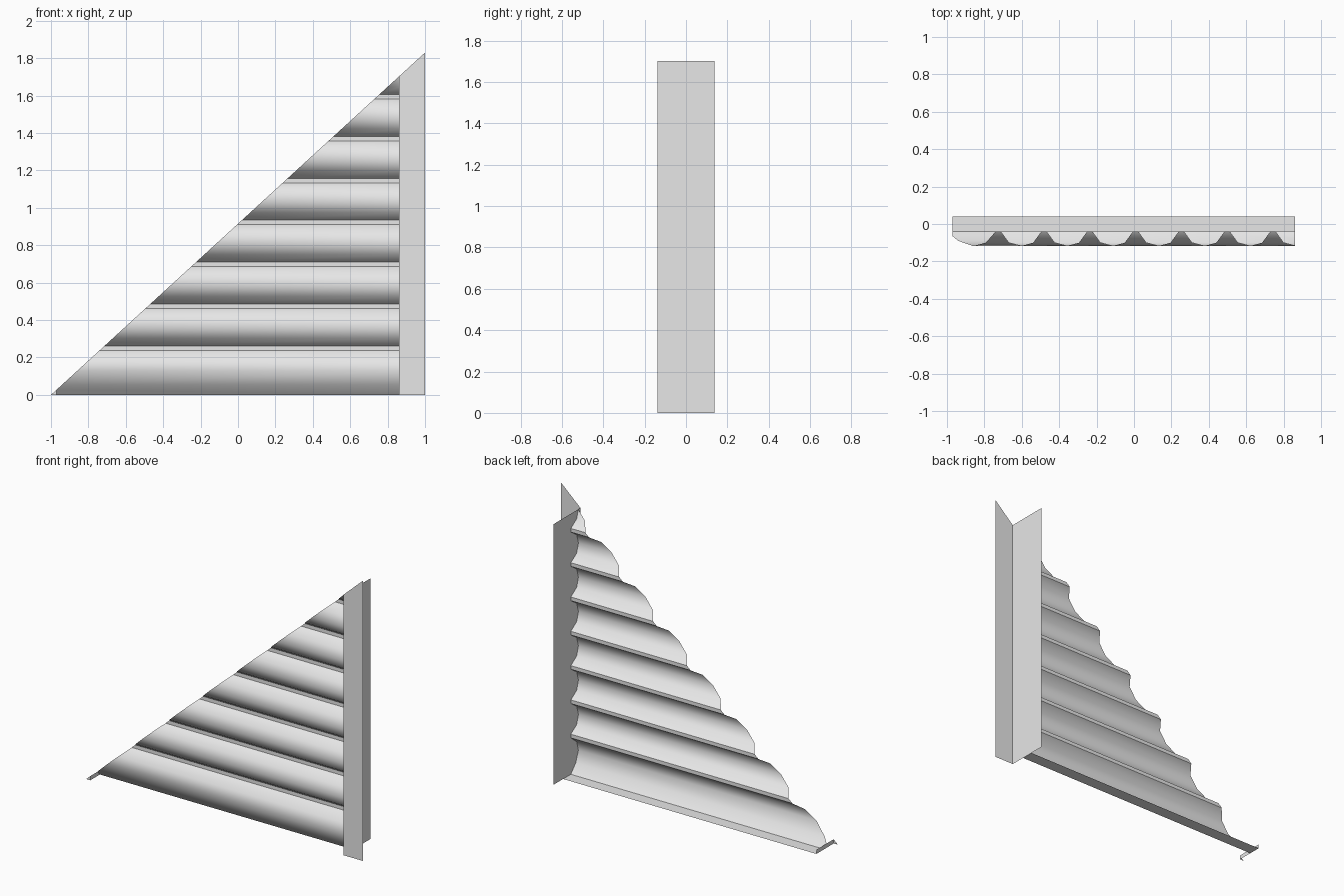
import bpy, bmesh, math
from mathutils import Vector

if "Cube" in bpy.data.objects:
    bpy.data.objects.remove(bpy.data.objects["Cube"], do_unlink=True)

RISE = 1.83                      # height of the sloped cut at the tall end
SLOPE_NORMAL = Vector((-RISE, 0, 2)).normalized()
LOW_X, TALL_X = -0.97, 0.86      # ends of the siding
FRONT, BACK, GROOVE, LEDGE = -0.139, 0.139, -0.04, 0.04

grey = bpy.data.materials.new("light_grey")
grey.use_nodes = True
grey.diffuse_color = (0.8, 0.8, 0.8, 1)
grey.node_tree.nodes["Principled BSDF"].inputs["Base Color"].default_value = (0.8, 0.8, 0.8, 1)


def swept_sheet(name, path, sweep, smooth=False):
    """Sweep an open path into a thin sheet and trim it along the gable slope."""
    bm = bmesh.new()
    near = [bm.verts.new(p) for p in path]
    far = [bm.verts.new(Vector(p) + Vector(sweep)) for p in path]
    for i in range(len(path) - 1):
        bm.faces.new((near[i], far[i], far[i + 1], near[i + 1]))
    bmesh.ops.bisect_plane(bm, geom=bm.verts[:] + bm.edges[:] + bm.faces[:],
                           plane_co=(-1, 0, 0), plane_no=SLOPE_NORMAL, clear_outer=True)
    mesh = bpy.data.meshes.new(name)
    bm.to_mesh(mesh)
    bm.free()
    mesh.materials.append(grey)
    obj = bpy.data.objects.new(name, mesh)
    bpy.context.collection.objects.link(obj)
    if smooth:
        bpy.ops.object.select_all(action="DESELECT")
        obj.select_set(True)
        bpy.context.view_layer.objects.active = obj
        bpy.ops.object.shade_smooth_by_angle(angle=math.radians(45))
    return obj


# Log siding: bottom ledge, taller first log, then repeated logs with flat grooves
profile = [(LEDGE, 0), (GROOVE, 0), (-0.09, 0.055), (-0.118, 0.128), (-0.1, 0.19), (GROOVE, 0.238)]
log = [(GROOVE, 0), (-0.1, 0.04), (-0.118, 0.1), (-0.1, 0.16), (GROOVE, 0.2)]
for i in range(7):
    base = 0.262 + 0.224 * i
    profile += [(y, base + z) for y, z in log]
swept_sheet("log_siding", [(LOW_X, y, z) for y, z in profile], (TALL_X - LOW_X, 0, 0), True)

# Angled corner trims at both ends
swept_sheet("tall_corner_trim", [(1, FRONT, 0), (TALL_X, FRONT, 0), (TALL_X, BACK, 0)], (0, 0, 2))
swept_sheet("low_corner_trim", [(LOW_X, LEDGE, 0), (LOW_X, FRONT, 0), (-1, FRONT, 0)], (0, 0, 2))
